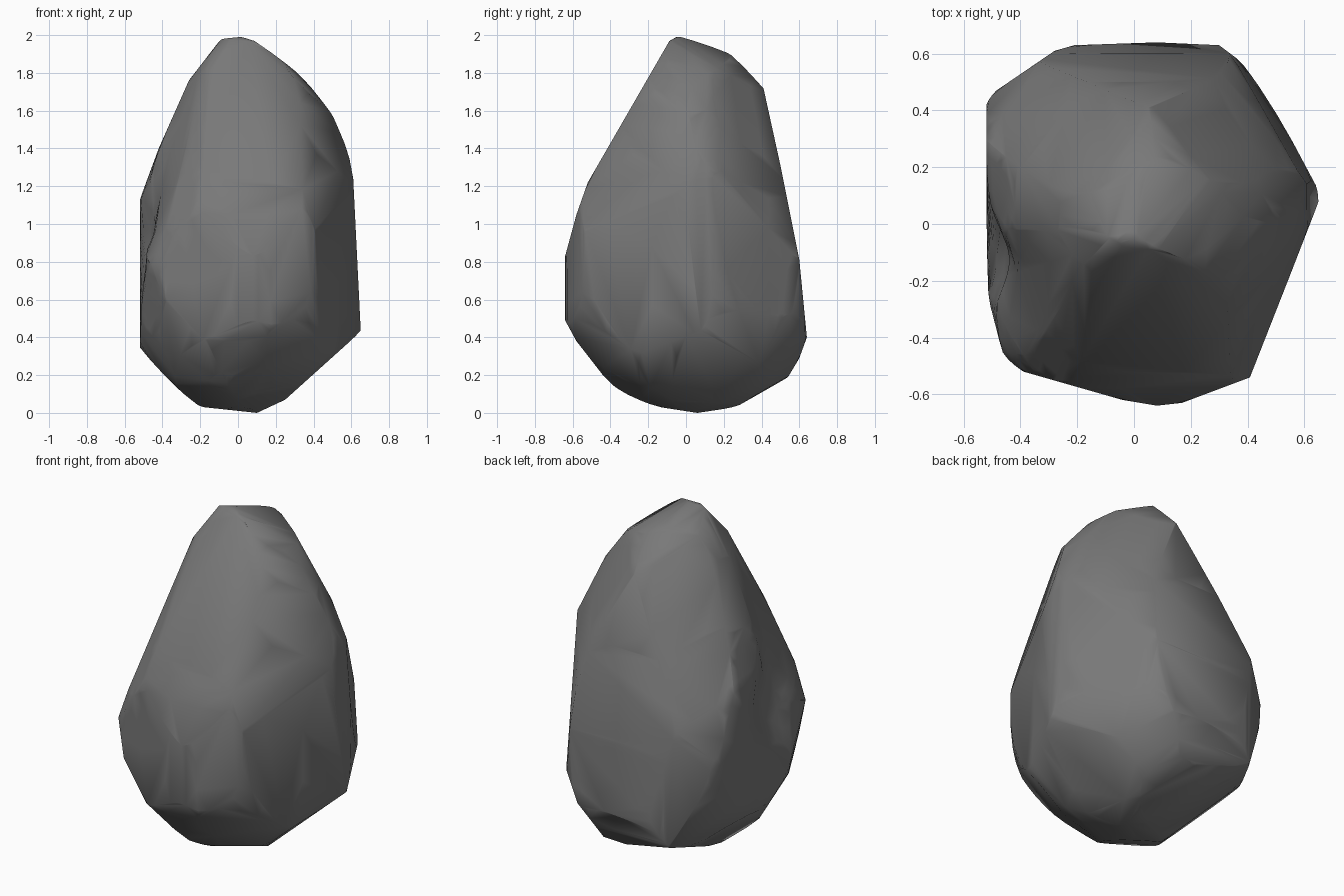
import bpy
import bmesh
import math
from mathutils import Vector

cube = bpy.data.objects.get("Cube")
if cube:
    bpy.data.objects.remove(cube, do_unlink=True)

# Stone material
stone = bpy.data.materials.new("dark grey stone")
stone.use_nodes = True
grey = (0.19, 0.19, 0.19, 1)
stone.diffuse_color = grey
bsdf = stone.node_tree.nodes["Principled BSDF"]
bsdf.inputs["Base Color"].default_value = grey
bsdf.inputs["Roughness"].default_value = 0.9

# Carving profiles around the middle of the block, in hundredths, counter-clockwise
front = [(10, -100), (25, -93), (65, -57), (61, 24), (58, 40), (48, 62),
         (36, 78), (11, 100), (-9, 98), (-26, 76), (-42, 40), (-62, -14),
         (-66, -40), (-61, -56), (-44, -80), (-31, -93), (-18, -97)]
side = [(6, -100), (26, -97), (44, -88), (54, -81), (60, -71), (64, -60),
        (60, -19), (50, 31), (41, 72), (23, 92), (0, 100), (-7, 100),
        (-52, 22), (-58, 5), (-64, -17), (-64, -51), (-58, -62), (-44, -80),
        (-32, -92), (-20, -96)]
plan = [(8, -64), (17, -63), (41, -54), (55, -18), (66, 10), (50, 40),
        (38, 57), (30, 63), (8, 64), (-21, 63), (-28, 61), (-50, 46),
        (-59, 34), (-66, 16), (-52, -28), (-52, -34), (-46, -47),
        (-39, -52), (-4, -62)]
slant_front = [(-22, -93), (16, -93), (58, -64), (64, -38), (62, -4), (58, 18),
               (50, 39), (30, 75), (20, 89), (-10, 89), (-24, 72), (-59, -10),
               (-64, -24), (-61, -46), (-49, -70), (-34, -84)]
slant_back = [(-8, -94), (12, -93), (30, -88), (38, -80), (55, -54), (60, -34),
              (64, -15), (58, 6), (42, 40), (22, 76), (8, 90), (-6, 94),
              (-30, 78), (-43, 62), (-58, 33), (-64, -52), (-58, -70),
              (-44, -88), (-32, -92)]
slant_under = [(-16, -93), (16, -93), (56, -62), (66, -30), (67, -16), (60, 8),
               (43, 40), (20, 80), (8, 91), (-12, 87), (-26, 80), (-40, 66),
               (-50, 34), (-64, -10), (-66, -30), (-60, -56), (-38, -80)]


def facing(turn, tilt):
    """Across and up directions of a profile turned about z and tilted."""
    a, t = math.radians(turn), math.radians(tilt)
    across = Vector((math.cos(a), math.sin(a), 0))
    away = Vector((-math.sin(a), math.cos(a), 0))
    return across, away * math.sin(t) + Vector((0, 0, math.cos(t)))


carvings = [(front, facing(0, 0)), (side, facing(90, 0)), (plan, facing(0, 90)),
            (slant_front, facing(35, 25)), (slant_back, facing(215, 25)),
            (slant_under, facing(145, -25))]

# Turn each profile edge into a cutting plane
middle = Vector((0, 0, 1))
planes = []
for profile, (across, up) in carvings:
    points = [Vector(p) / 100 for p in profile]
    for p, q in zip(points, points[1:] + points[:1]):
        edge = q - p
        normal = (across * edge.y - up * edge.x).normalized()
        planes.append((middle + across * p.x + up * p.y, normal))


def clip(polygon, origin, normal):
    """Keep the part of a polygon behind a plane."""
    kept = []
    for a, b in zip(polygon, polygon[1:] + polygon[:1]):
        da, db = (a - origin).dot(normal), (b - origin).dot(normal)
        if da <= 0:
            kept.append(a)
        if da * db < 0:
            kept.append(a.lerp(b, da / (da - db)))
    return kept


# Trim every facet by all other planes, and knock off its corners
bm = bmesh.new()
for plane in planes:
    origin, normal = plane
    u = normal.orthogonal().normalized() * 5
    v = normal.cross(u)
    facet = [origin + u, origin + v, origin - u, origin - v]
    for other in planes:
        if other is not plane and facet:
            facet = clip(facet, *other)
    for a, b in zip(facet, facet[1:] + facet[:1]):
        for blend in (0.3, 0.7):
            bm.verts.new(a.lerp(b, blend))

# Wrap the facets into one solid stone
bmesh.ops.remove_doubles(bm, verts=bm.verts[:], dist=0.006)
bmesh.ops.convex_hull(bm, input=bm.verts[:])
loose = [v for v in bm.verts if not v.link_faces]
bmesh.ops.delete(bm, geom=loose, context='VERTS')

# Chipped hollow on one side
hollow = Vector((-0.53, -0.13, 0.93))
for cuts in range(2):
    near = [e for e in bm.edges if e.calc_length() > 0.08 and
            any((v.co - hollow).length < 0.5 for v in e.verts)]
    bmesh.ops.subdivide_edges(bm, edges=near, cuts=1)
bmesh.ops.triangulate(bm, faces=bm.faces[:])
for v in bm.verts:
    offset = v.co - hollow
    offset.z *= 0.6
    push = 0.1 * math.exp(-(offset.length / 0.17) ** 2)
    v.co += Vector((0.9, 0.35, 0)) * push
bmesh.ops.recalc_face_normals(bm, faces=bm.faces[:])

mesh = bpy.data.meshes.new("boulder")
bm.to_mesh(mesh)
bm.free()
boulder = bpy.data.objects.new("boulder", mesh)
bpy.context.collection.objects.link(boulder)
mesh.materials.append(stone)

# Smooth stone with crisp broken edges
bpy.context.view_layer.objects.active = boulder
boulder.select_set(True)
bpy.ops.object.shade_smooth_by_angle(angle=math.radians(60))
